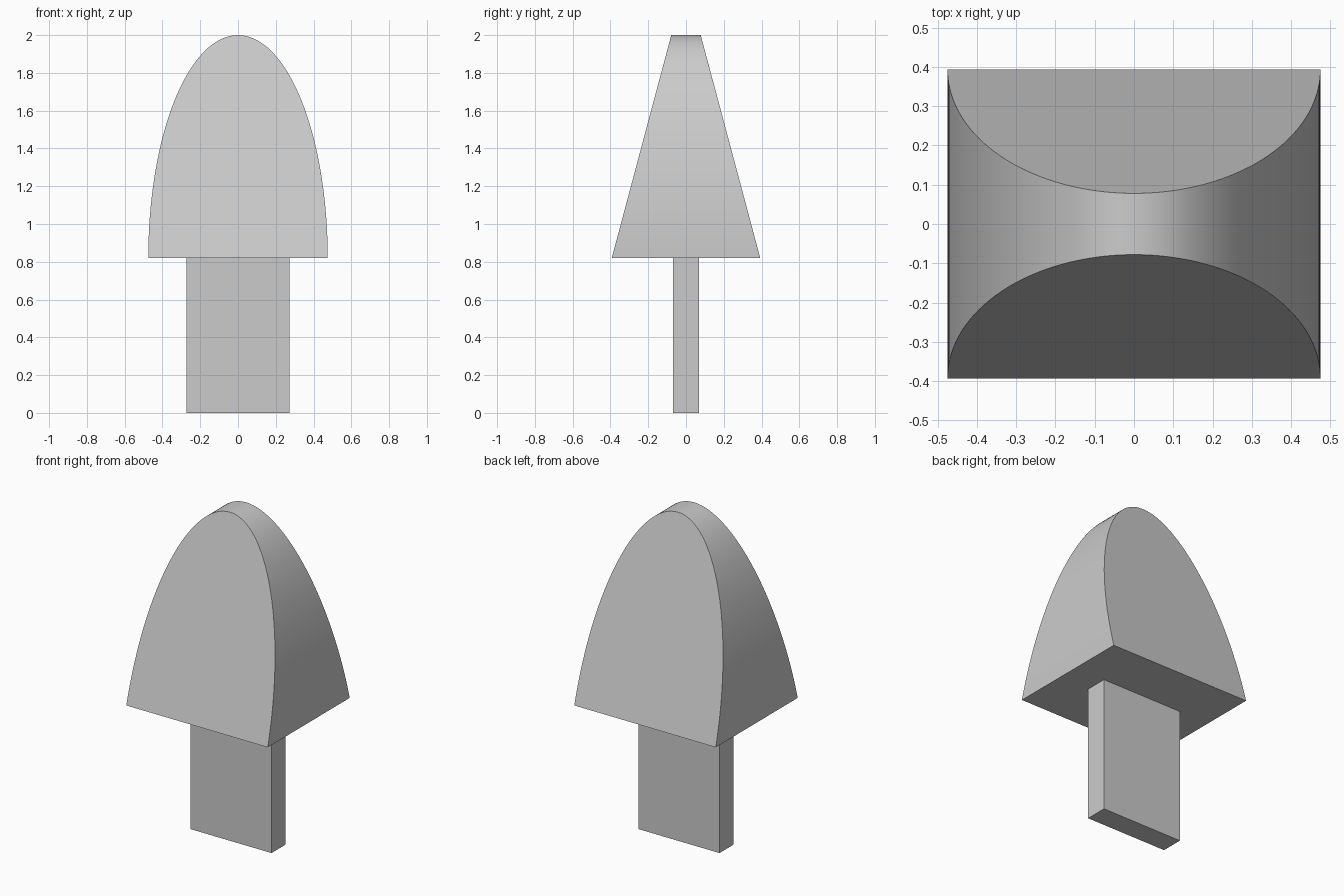
import bpy, bmesh, math

if "Cube" in bpy.data.objects:
    bpy.data.objects.remove(bpy.data.objects["Cube"])

BASE_Z, TOP_Z = 0.82, 2.0
HALF_W = 0.475
HALF_D_BASE, HALF_D_TOP = 0.393, 0.078
SEGMENTS = 64


def make_object(name, bm):
    bmesh.ops.recalc_face_normals(bm, faces=bm.faces)
    mesh = bpy.data.meshes.new(name)
    bm.to_mesh(mesh)
    bm.free()
    obj = bpy.data.objects.new(name, mesh)
    bpy.context.collection.objects.link(obj)
    return obj


def arch(bm, side):
    # half-ellipse outline lying on a slab face that leans inward with height
    verts = []
    for i in range(SEGMENTS + 1):
        a = math.pi * i / SEGMENTS
        t = math.sin(a)
        y = HALF_D_BASE + (HALF_D_TOP - HALF_D_BASE) * t
        verts.append(bm.verts.new((HALF_W * math.cos(a), side * y,
                                   BASE_Z + (TOP_Z - BASE_Z) * t)))
    return verts


# Head: arched front and back, tapering towards the crown
bm = bmesh.new()
front, back = arch(bm, -1), arch(bm, 1)
bm.faces.new(front)
bm.faces.new(back)
for i in range(SEGMENTS):
    bm.faces.new((front[i], front[i + 1], back[i + 1], back[i]))
bm.faces.new((front[0], front[-1], back[-1], back[0]))
head = make_object("head", bm)
bpy.context.view_layer.objects.active = head
head.select_set(True)
bpy.ops.object.shade_smooth_by_angle(angle=math.radians(30))

# Stem: flat rectangular post, set slightly into the head
bm = bmesh.new()
bmesh.ops.create_cube(bm, size=1)
height = BASE_Z + 0.02
bmesh.ops.scale(bm, vec=(0.545, 0.136, height), verts=bm.verts)
bmesh.ops.translate(bm, vec=(0, 0, height / 2), verts=bm.verts)
make_object("stem", bm)
